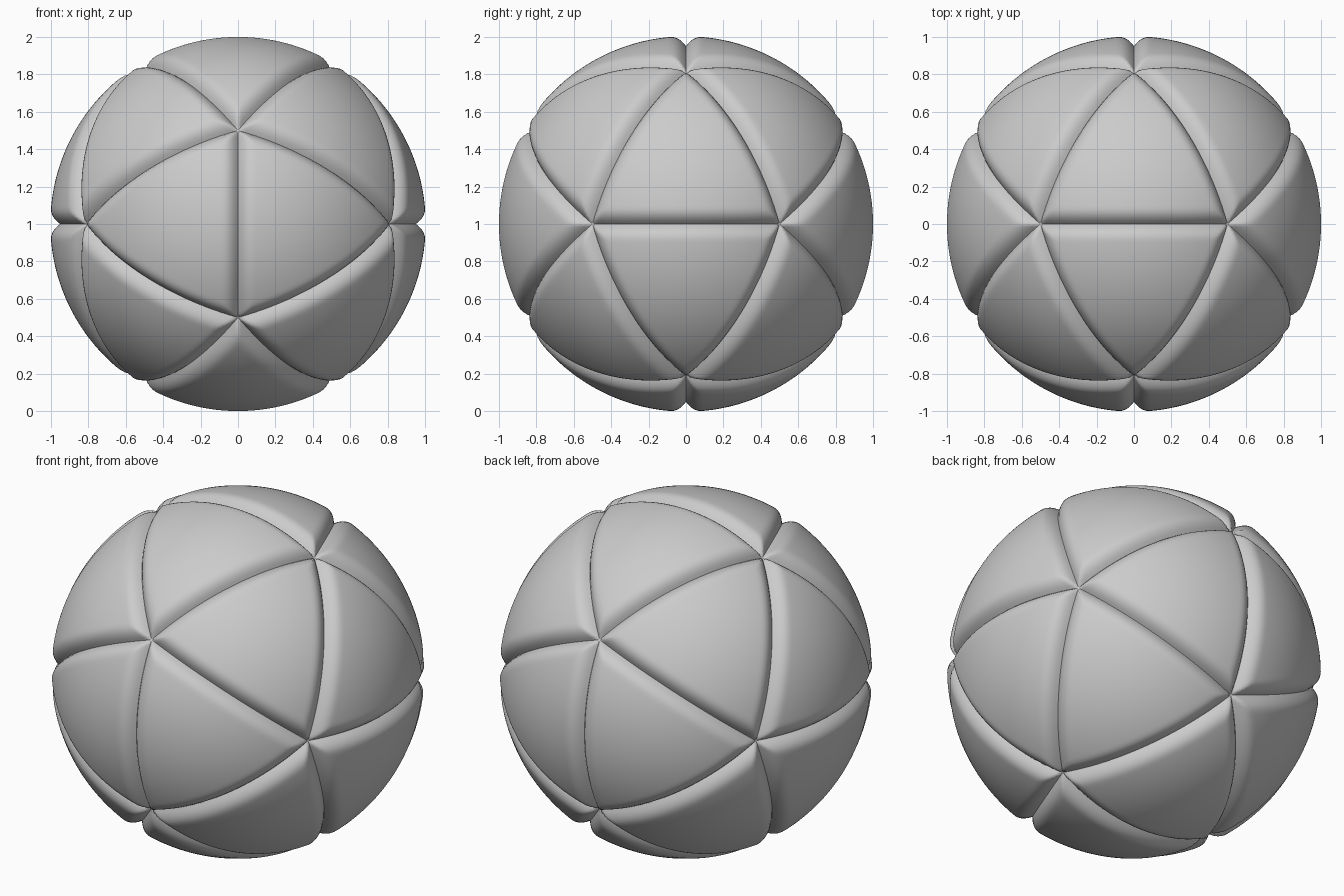
import bpy, bmesh, math
from mathutils import Vector

if "Cube" in bpy.data.objects:
    bpy.data.objects.remove(bpy.data.objects["Cube"])

R = 1.0035        # outer radius of the panels
SEAM = 0.951      # radius at the bottom of the grooves
W = 0.09          # width of the rounded panel border
N = 64            # grid divisions per panel edge
PHI = (1 + math.sqrt(5)) / 2


def panel_point(p, normals):
    """Push a direction out to the panel surface, rounding down at the seams."""
    p = p.normalized()
    d = min(math.asin(max(0.0, min(1.0, p.dot(n)))) for n in normals)
    t = min(1.0, d / W)
    r = R - (R - SEAM) * (1 - t) ** 2.3
    return p * r + Vector((0, 0, 1))


def make_panel(name, a, b, c):
    """One spherical triangle with soft sunken borders."""
    normals = [u.cross(v).normalized() for u, v in ((a, b), (b, c), (c, a))]
    bm = bmesh.new()
    rows = []
    for i in range(N + 1):
        rows.append([bm.verts.new(panel_point(
            (a * (N - i) + b * (i - j) + c * j) / N, normals))
            for j in range(i + 1)])
    for i in range(N):
        for j in range(i + 1):
            bm.faces.new((rows[i][j], rows[i + 1][j], rows[i + 1][j + 1]))
            if j < i:
                bm.faces.new((rows[i][j], rows[i + 1][j + 1], rows[i][j + 1]))
    for f in bm.faces:
        f.smooth = True
    me = bpy.data.meshes.new(name)
    bm.to_mesh(me)
    bm.free()
    bpy.context.collection.objects.link(bpy.data.objects.new(name, me))


# Icosahedron that sets out the seams
corners = []
for s in (-1, 1):
    for q in (-PHI, PHI):
        corners += [(0, q, s), (q, s, 0), (s, 0, q)]
ico = bmesh.new()
for co in corners:
    ico.verts.new(Vector(co).normalized())
bmesh.ops.convex_hull(ico, input=ico.verts[:])

# Twenty panels, wound to face outward
for k, f in enumerate(ico.faces):
    a, b, c = (v.co.copy() for v in f.verts)
    if a.cross(b).dot(c) < 0:
        b, c = c, b
    make_panel(f"ball_panel_{k + 1}", a, b, c)
ico.free()
